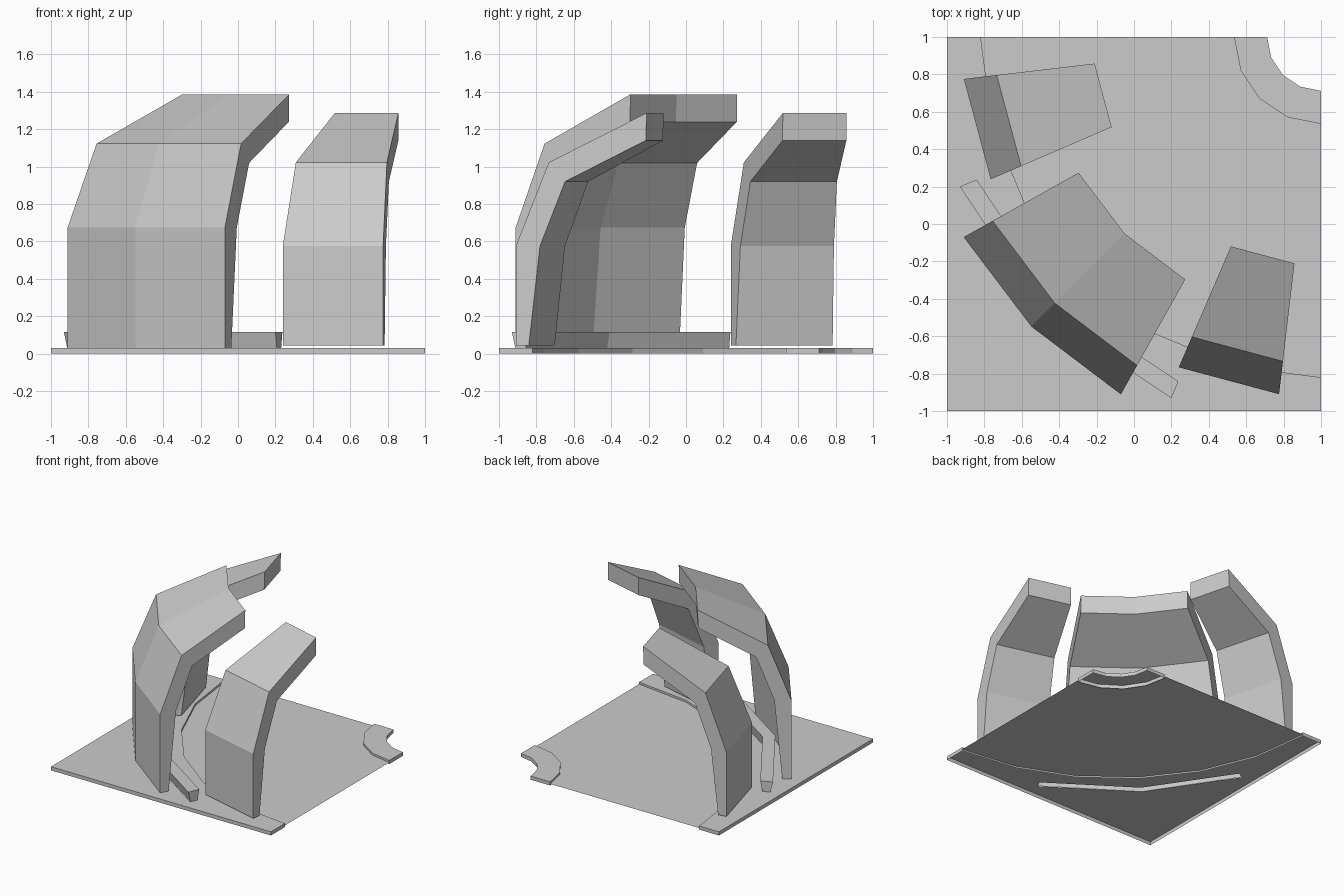
import bpy, bmesh
from math import sin, cos, radians

if "Cube" in bpy.data.objects:
    bpy.data.objects.remove(bpy.data.objects["Cube"])


def polar(r, deg, z):
    """Point on an arc about the tile corner (1, 1)."""
    a = radians(deg)
    return (1 - r * sin(a), 1 - r * cos(a), z)


def finish(name, bm):
    bmesh.ops.recalc_face_normals(bm, faces=bm.faces)
    mesh = bpy.data.meshes.new(name)
    bm.to_mesh(mesh)
    bm.free()
    ob = bpy.data.objects.new(name, mesh)
    bpy.context.collection.objects.link(ob)
    return ob


def sweep(name, profile, angles, skip=()):
    """Sweep a closed (radius, z) profile about the corner; skip drops sides."""
    bm = bmesh.new()
    rings = [[bm.verts.new(polar(r, a, z)) for r, z in profile] for a in angles]
    n = len(profile)
    for p, q in zip(rings, rings[1:]):
        for i in range(n):
            if i not in skip:
                j = (i + 1) % n
                bm.faces.new((p[i], p[j], q[j], q[i]))
    bm.faces.new(rings[0])
    bm.faces.new(rings[-1])
    return finish(name, bm)


TOP, FLOOR = 0.03, 0.013
quarter6 = [15 * i for i in range(7)]
quarter4 = [22.5 * i for i in range(5)]
bench_angles = [23, 45, 67]

# Raised outer rim: open-bottomed slab with a slot below the bench
bm = bmesh.new()
outer = [polar(1.82, a, TOP) for a in quarter6] + [(-1, 1, TOP), (-1, -1, TOP), (1, -1, TOP)]
slot = [polar(2.07, a, TOP) for a in bench_angles] + [polar(2.01, a, TOP) for a in reversed(bench_angles)]
edges = []
for k, loop in enumerate((outer, slot)):
    vs = [bm.verts.new(p) for p in loop]
    low = [bm.verts.new((x, y, 0)) for x, y, z in loop] if k == 0 else None
    for i in range(len(vs)):
        j = (i + 1) % len(vs)
        edges.append(bm.edges.new((vs[i], vs[j])))
        if low:
            bm.faces.new((vs[i], vs[j], low[j], low[i]))
bmesh.ops.triangle_fill(bm, edges=edges, use_beauty=True, use_dissolve=False, normal=(0, 0, 1))
finish("outer_rim", bm)

# Sunken floor sheet between the two rims
bm = bmesh.new()
loop = [polar(1.82, a, FLOOR) for a in quarter6] + [polar(0.465, a, FLOOR) for a in reversed(quarter4)]
vs = [bm.verts.new(p) for p in loop]
edges = [bm.edges.new((vs[i], vs[(i + 1) % len(vs)])) for i in range(len(vs))]
bmesh.ops.triangle_fill(bm, edges=edges, use_beauty=True, normal=(0, 0, 1))
finish("floor", bm)

# Raised inner rim around the corner notch
sweep("inner_rim", [(0.288, 0), (0.465, 0), (0.465, TOP), (0.288, TOP)], quarter4, skip=(0,))

# Low bench, flaring upwards
bench = sweep("bench", [(2.01, TOP), (2.07, TOP), (2.09, 0.115), (1.993, 0.115)], [22.5, 45, 67.5], skip=(0,))

# Overhanging wall panels: one wide, two narrow ones set inwards and lower
wall = [(2.19, 0.03), (2.19, 0.675), (2.013, 1.123), (1.486, 1.387),
        (1.49, 1.24), (1.925, 1.02), (2.06, 0.675), (2.12, 0.03)]
sweep("centre_wall", wall, [29.25, 45, 60.75])
side = [(r - 0.267, max(z - 0.1, 0.045)) for r, z in wall]
sweep("right_wall", side, [6.7, 23.3])
sweep("left_wall", side, [66.7, 83.3])
